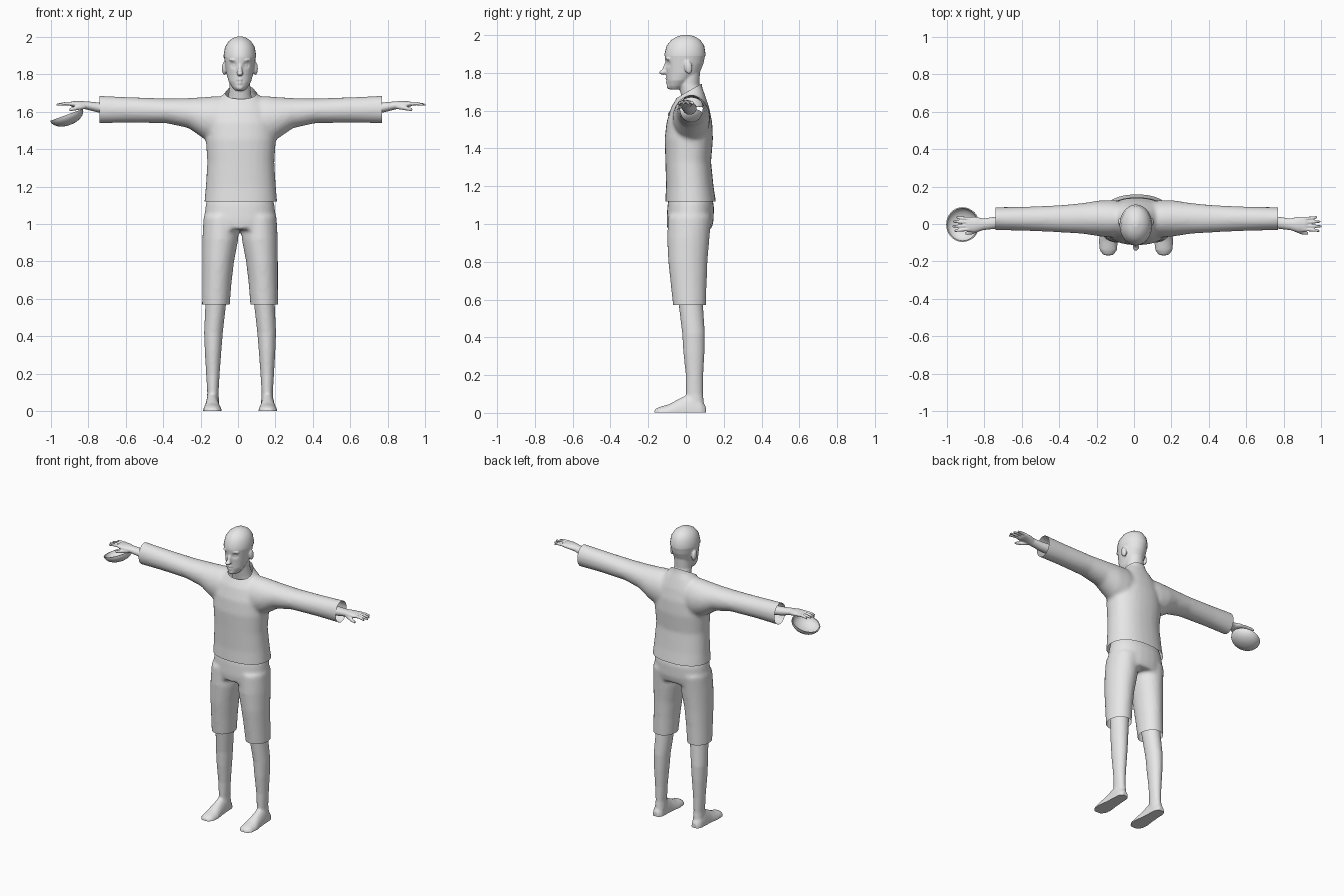
import bpy, bmesh, math
from mathutils import Vector, Matrix

old = bpy.data.objects.get("Cube")
if old:
    bpy.data.objects.remove(old)

CX = 0.015  # body midline
grey = bpy.data.materials.new("plain_grey")
grey.use_nodes = True
grey.diffuse_color = (0.8, 0.8, 0.8, 1)
grey.node_tree.nodes["Principled BSDF"].inputs["Base Color"].default_value = (0.8, 0.8, 0.8, 1)


def loft(bm, rings, axis, power=1.0, sides=28, closed=True):
    """Skin ellipses; each ring is (centre, radius a, radius b) across the axis."""
    a_dir, b_dir = {"x": ((0, 1, 0), (0, 0, 1)), "y": ((1, 0, 0), (0, 0, 1)),
                    "z": ((1, 0, 0), (0, 1, 0))}[axis]
    a_dir, b_dir = Vector(a_dir), Vector(b_dir)
    loops = []
    for centre, a, b in rings:
        loop = []
        for i in range(sides):
            t = math.tau * i / sides
            c, s = math.cos(t), math.sin(t)
            c = math.copysign(abs(c) ** power, c)
            s = math.copysign(abs(s) ** power, s)
            loop.append(bm.verts.new(Vector(centre) + a_dir * a * c + b_dir * b * s))
        loops.append(loop)
    faces = []
    for lo, hi in zip(loops, loops[1:]):
        for i in range(sides):
            j = (i + 1) % sides
            faces.append(bm.faces.new((lo[i], lo[j], hi[j], hi[i])))
    if closed:
        faces += [bm.faces.new(loops[0]), bm.faces.new(loops[-1])]
    bmesh.ops.recalc_face_normals(bm, faces=faces)


def ellipsoid(bm, centre, radii, tilt=0.0):
    m = Matrix.Translation(centre) @ Matrix.Rotation(tilt, 4, "X") @ Matrix.Diagonal((*radii, 1))
    bmesh.ops.create_uvsphere(bm, u_segments=20, v_segments=12, radius=1, matrix=m)


def finish(name, bm, voxel=None, smooth=4, cuts=(), fill=False, sculpt=None):
    """Fuse the overlapping volumes, trim openings with planes, and shade smooth."""
    mesh = bpy.data.meshes.new(name)
    bm.to_mesh(mesh)
    bm.free()
    obj = bpy.data.objects.new(name, mesh)
    bpy.context.scene.collection.objects.link(obj)
    if voxel:
        fuse = obj.modifiers.new("fuse", "REMESH")
        fuse.mode, fuse.voxel_size = "VOXEL", voxel
        relax = obj.modifiers.new("relax", "SMOOTH")
        relax.factor, relax.iterations = 0.5, smooth
        dg = bpy.context.evaluated_depsgraph_get()
        done = bmesh.new()
        done.from_mesh(bpy.data.meshes.new_from_object(obj.evaluated_get(dg)))
        obj.modifiers.clear()
        for point, normal in cuts:
            geom = done.verts[:] + done.edges[:] + done.faces[:]
            cut = bmesh.ops.bisect_plane(done, geom=geom, plane_co=point,
                                         plane_no=normal, clear_outer=True)
            if fill:
                edges = [e for e in cut["geom_cut"] if isinstance(e, bmesh.types.BMEdge)]
                bmesh.ops.holes_fill(done, edges=edges)
        if sculpt:
            sculpt(done)
        done.to_mesh(mesh)
        done.free()
    mesh.materials.clear()
    mesh.materials.append(grey)
    bpy.ops.object.select_all(action="DESELECT")
    obj.select_set(True)
    bpy.context.view_layer.objects.active = obj
    bpy.ops.object.shade_smooth_by_angle(angle=math.radians(40))
    return obj


# Shirt: torso and two sleeves, open at hem, cuffs and collar
bm = bmesh.new()
torso = [(1.09, .026, .197, .137), (1.2, .02, .187, .126), (1.33, .012, .179, .121),
         (1.45, .015, .187, .128), (1.54, .018, .182, .121), (1.62, .022, .155, .1),
         (1.68, .03, .105, .072), (1.72, .025, .068, .062), (1.79, .02, .06, .058)]
loft(bm, [((CX, y, z), a, b) for z, y, a, b in torso], "z", 0.88)
sleeve = [(.04, .025, 1.56, .09, .11), (.13, .028, 1.555, .1, .128), (.2, .03, 1.567, .096, .11),
          (.28, .03, 1.592, .083, .08), (.4, .028, 1.604, .073, .066),
          (.6, .028, 1.609, .064, .068), (.8, .029, 1.612, .06, .075)]
for side in (-1, 1):
    loft(bm, [((CX + side * x, y, z), a, b) for x, y, z, a, b in sleeve], "x")
finish("shirt", bm, 0.011, 8, cuts=[
    ((0, 0, 1.12), (0, 0, -1)), ((CX + .753, 0, 0), (1, 0, 0)), ((CX - .753, 0, 0), (-1, 0, 0)),
    ((0, .08, 1.742), (0, -.5, .866))])

# Shorts: hips and two open legs
bm = bmesh.new()
hips = [(1.2, .02, .16, .1), (1.1, .025, .184, .123), (1.02, .022, .192, .125), (.97, .018, .19, .117)]
loft(bm, [((CX - .004, y, z), a, b) for z, y, a, b in hips], "z", 0.9)
thigh = [(1.04, .1, .02, .095, .115), (.92, .105, .012, .096, .112), (.8, .117, .01, .085, .104),
         (.68, .124, .014, .078, .095), (.54, .13, .02, .073, .086)]
for side in (-1, 1):
    loft(bm, [((CX - .004 + side * x, y, z), a, b) for z, x, y, a, b in thigh], "z")
finish("shorts", bm, 0.011, 6, cuts=[((0, 0, .57), (0, 0, -1))])

# Bare legs with feet
shin = [(.7, .125, .022, .06, .07), (.57, .13, .026, .055, .064), (.42, .142, .04, .05, .06),
        (.32, .144, .042, .044, .056), (.2, .145, .045, .036, .046), (.1, .145, .045, .03, .045),
        (.04, .145, .05, .034, .046)]
foot = [(.105, .022, .035), (.08, .036, .07), (.03, .038, .11), (-.03, .042, .078),
        (-.09, .051, .046), (-.14, .046, .032), (-.167, .026, .018)]
for side, label in ((-1, "right"), (1, "left")):
    bm = bmesh.new()
    mid = CX - .004
    loft(bm, [((mid + side * x, y, z), a, b) for z, x, y, a, b in shin], "z")
    loft(bm, [((mid + side * .148, y, 0), a, b) for y, a, b in foot], "y")
    finish(label + "_leg", bm, 0.007, 4, cuts=[((0, 0, .001), (0, 0, -1))], fill=True)

# Hands: forearm, palm, four fingers and a thumb
arm = [(.66, .02, 1.612, .038, .034), (.76, .006, 1.622, .032, .027), (.82, -.002, 1.632, .031, .022),
       (.86, -.002, 1.638, .041, .019), (.9, -.002, 1.64, .042, .015), (.912, -.002, 1.64, .034, .01)]
fingers = [(.032, .963), (.011, .98), (-.011, .985), (-.032, .974)]
for side, label in ((-1, "right"), (1, "left")):
    bm = bmesh.new()
    loft(bm, [((CX + side * x, y, z), a, b) for x, y, z, a, b in arm], "x", sides=20)
    for y, tip in fingers:
        loft(bm, [((CX + side * .89, y * .85, 1.642), .01, .011),
                  ((CX + side * .94, y, 1.642), .009, .009),
                  ((CX + side * tip, y * 1.15, 1.636), .006, .006)], "x", sides=12)
    loft(bm, [((CX + side * .83, -.022, 1.628), .014, .014),
              ((CX + side * .88, -.045, 1.618), .011, .012),
              ((CX + side * .915, -.05, 1.61), .007, .008)], "x", sides=12)
    finish(label + "_hand", bm, 0.004, 2)

# Head: skull, neck, nose, ears and chin, with soft facial relief
bm = bmesh.new()
skull = [(1.712, -.06, .026, .025), (1.73, -.05, .042, .047), (1.76, -.036, .06, .066),
         (1.8, -.016, .071, .088), (1.85, -.008, .079, .101), (1.9, -.005, .086, .108),
         (1.945, -.003, .078, .098), (1.975, -.001, .059, .075), (1.993, 0, .034, .045),
         (2.0, 0, .012, .016)]
HX = .01
loft(bm, [((HX, y, z), a, b) for z, y, a, b in skull], "z")
neck = [(1.62, .045, .075, .06), (1.68, .032, .062, .058), (1.74, .016, .055, .054), (1.82, .02, .056, .056)]
loft(bm, [((HX, y, z), a, b) for z, y, a, b in neck], "z")
ellipsoid(bm, (HX, -.11, 1.825), (.012, .013, .038), -.3)
ellipsoid(bm, (HX, -.122, 1.803), (.018, .021, .013))
ellipsoid(bm, (HX, -.085, 1.73), (.022, .018, .018))
for side in (-1, 1):
    ellipsoid(bm, (HX + side * .083, .012, 1.83), (.013, .021, .036), .15)
    ellipsoid(bm, (HX + side * .03, -.09, 1.875), (.028, .018, .009))


def face_relief(mesh):
    # offset x, height, spread, depth: sockets, eyeballs, lips and the mouth line
    marks = [(.034, 1.848, .014, .011), (.034, 1.847, .007, -.006), (0, 1.769, .011, -.006),
             (0, 1.751, .01, -.006), (0, 1.76, .005, .005), (.014, 1.76, .006, .003)]
    for v in mesh.verts:
        if v.co.y < -.05:
            for x, z, spread, depth in marks:
                d2 = (abs(v.co.x - HX) - x) ** 2 + (v.co.z - z) ** 2
                v.co.y += depth * math.exp(-d2 / (spread * spread))


finish("head", bm, 0.005, 5, sculpt=face_relief)

# Close cap of hair with a thin raised edge
bm = bmesh.new()
cap = [(1.889, -.0055, .086, .108)] + [r for r in skull if r[0] > 1.89]
loft(bm, [((HX, y, z), a + .001, b + .001) for z, y, a, b in cap], "z", closed=False)
hair = finish("hair_cap", bm)

# Tilted bowl under the right hand
bm = bmesh.new()
rings = []
for radius, depth, steps in ((.093, .057, range(1, 9)), (.087, .051, range(8, 0, -1))):
    for k in steps:
        t = math.pi / 2 * k / 8
        rings.append(((0, 0, -depth * math.cos(t)), radius * math.sin(t), radius * math.sin(t)))
loft(bm, rings, "z", sides=32)
bowl = finish("bowl", bm)
bowl.location = (-.915, -.003, 1.582)
bowl.rotation_euler = (0, math.radians(-20), 0)
